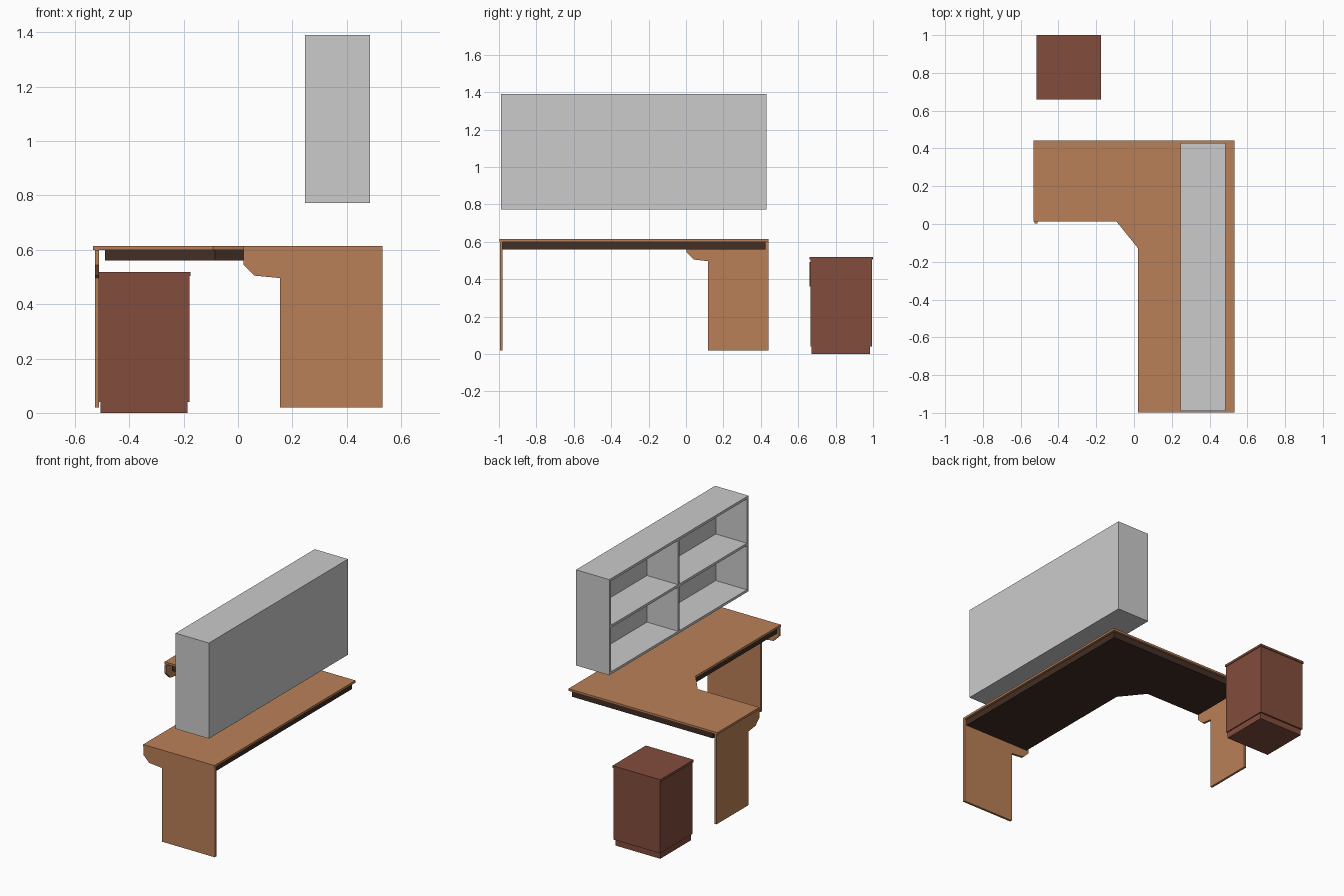
import bpy
import bmesh

cube = bpy.data.objects.get("Cube")
if cube:
    bpy.data.objects.remove(cube)


def material(name, srgb):
    """Flat material from display values, converted to linear."""
    linear = [(c / 255 / 12.92) if c < 11 else ((c / 255 + 0.055) / 1.055) ** 2.4 for c in srgb]
    m = bpy.data.materials.new(name)
    m.use_nodes = True
    m.diffuse_color = (*linear, 1)
    m.node_tree.nodes["Principled BSDF"].inputs["Base Color"].default_value = (*linear, 1)
    return m


oak = material("warm oak", (186, 128, 87))
dark = material("dark brown", (66, 46, 36))
mahogany = material("reddish wood", (130, 77, 60))
grey = material("light grey", (203, 203, 203))


def finish(bm, name, mat):
    bmesh.ops.recalc_face_normals(bm, faces=bm.faces)
    mesh = bpy.data.meshes.new(name)
    bm.to_mesh(mesh)
    bm.free()
    mesh.materials.append(mat)
    obj = bpy.data.objects.new(name, mesh)
    bpy.context.collection.objects.link(obj)
    return obj


def prism(name, outline, place, depth, mat):
    """Extrude a flat outline; place maps 2D points into space."""
    bm = bmesh.new()
    face = bm.faces.new([bm.verts.new(place(a, b)) for a, b in outline])
    ext = bmesh.ops.extrude_face_region(bm, geom=[face])
    verts = [v for v in ext["geom"] if isinstance(v, bmesh.types.BMVert)]
    bmesh.ops.translate(bm, verts=verts, vec=depth)
    return finish(bm, name, mat)


def box(name, x, y, z, mat):
    outline = [(x[0], y[0]), (x[1], y[0]), (x[1], y[1]), (x[0], y[1])]
    return prism(name, outline, lambda a, b: (a, b, z[0]), (0, 0, z[1] - z[0]), mat)


# L-shaped desktop and the recessed dark slab below it
desktop = [(-0.533, 0.441), (0.531, 0.441), (0.531, -0.998), (0.021, -0.998),
           (0.021, -0.128), (-0.092, 0.012), (-0.533, 0.012)]
prism("desktop", desktop, lambda a, b: (a, b, 0.6), (0, 0, 0.014), oak)

slab = [(-0.49, 0.426), (0.516, 0.426), (0.516, -0.98), (0.036, -0.98),
        (0.036, -0.122), (-0.085, 0.027), (-0.49, 0.027)]
prism("under_desk_slab", slab, lambda a, b: (a, b, 0.56), (0, 0, 0.04), dark)


# Panel legs with a chamfered bracket toward the sitter
def leg_outline(inner, foot, outer):
    return [(outer, 0.02), (outer, 0.6), (inner, 0.6), (inner, 0.545),
            (inner + 0.04, 0.505), (foot, 0.496), (foot, 0.02)]


prism("front_leg_panel", leg_outline(0.021, 0.155, 0.531),
      lambda a, b: (a, -0.995, b), (0, 0.015, 0), oak)
prism("side_leg_panel", leg_outline(0.002, 0.117, 0.44),
      lambda a, b: (-0.527, a, b), (0.015, 0, 0), oak)

# Drawer cabinet
box("cabinet_base", (-0.506, -0.186), (0.67, 0.985), (0, 0.04), mahogany)
box("cabinet_body", (-0.512, -0.179), (0.665, 0.995), (0.04, 0.504), mahogany)
box("cabinet_drawer_front", (-0.502, -0.189), (0.661, 0.666), (0.36, 0.493), mahogany)
box("cabinet_top", (-0.517, -0.175), (0.66, 1.0), (0.504, 0.519), mahogany)

# Wall shelf, closed at the back and open toward the sitter
x0, x1 = 0.247, 0.485
y0, y1 = -0.99, 0.43
z0, z1 = 0.772, 1.39
t = 0.016
mid_y, mid_z = (y0 + y1) / 2, (z0 + z1) / 2
box("shelf_back", (x1 - t, x1), (y0, y1), (z0, z1), grey)
for name, z in (("bottom", z0), ("top", z1 - t)):
    box("shelf_" + name, (x0, x1 - t), (y0, y1), (z, z + t), grey)
for name, y in (("front_side", y0), ("divider", mid_y - t / 2), ("back_side", y1 - t)):
    box("shelf_" + name, (x0, x1 - t), (y, y + t), (z0 + t, z1 - t), grey)
for name, ya, yb in (("front", y0 + t, mid_y - t / 2), ("back", mid_y + t / 2, y1 - t)):
    box("shelf_board_" + name, (x0, x1 - t), (ya, yb), (mid_z - t / 2, mid_z + t / 2), grey)
